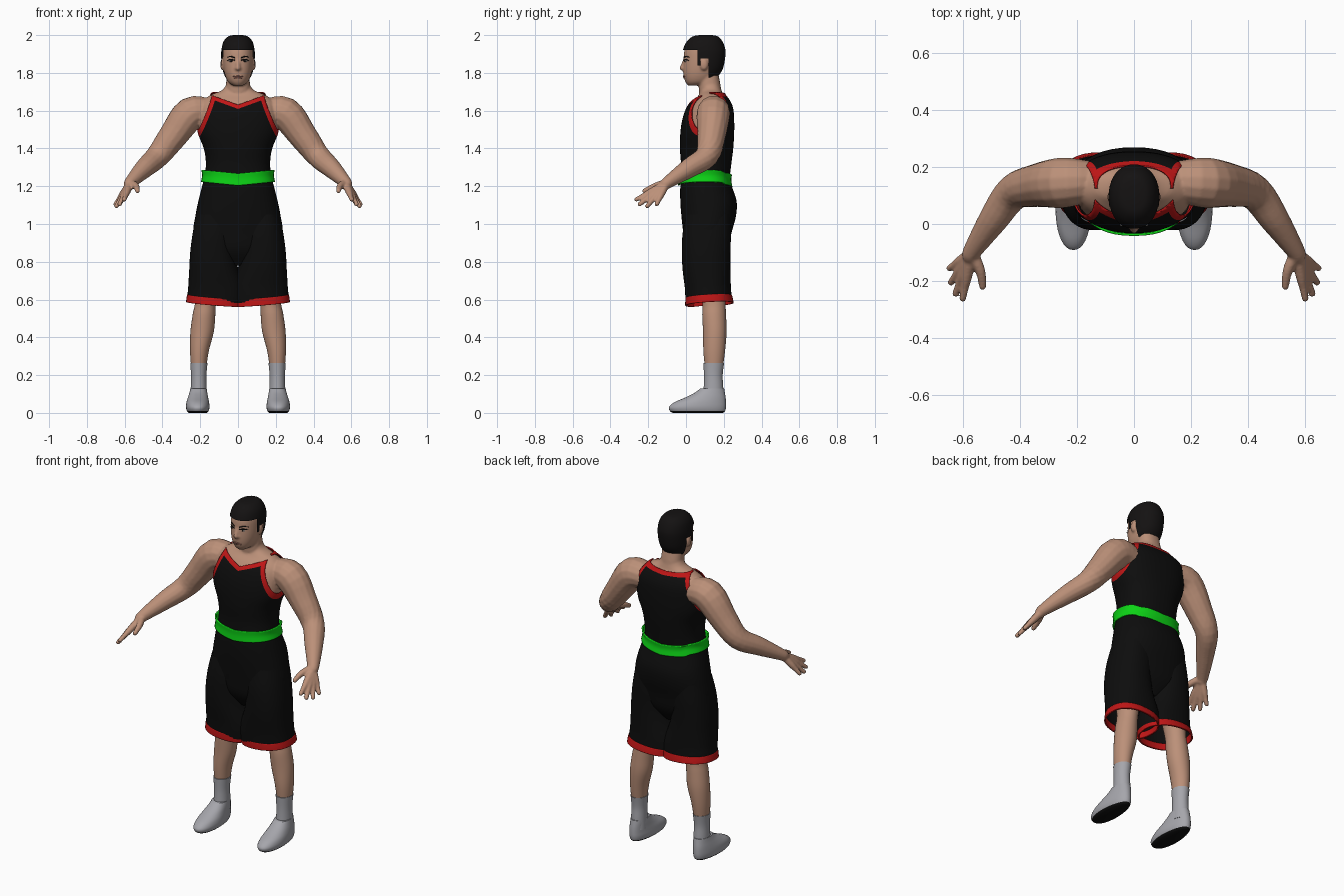
import bpy, bmesh, math
from mathutils import Vector, Matrix

if "Cube" in bpy.data.objects:
    bpy.data.objects.remove(bpy.data.objects["Cube"])


def mat(name, r, g, b):
    m = bpy.data.materials.new(name)
    m.diffuse_color = (r, g, b, 1)
    m.use_nodes = True
    m.node_tree.nodes["Principled BSDF"].inputs["Base Color"].default_value = m.diffuse_color
    return m


SKIN = mat("skin", 0.50, 0.28, 0.19)
BLACK = mat("black cloth", 0.004, 0.004, 0.004)
RED = mat("red trim", 0.52, 0.008, 0.008)
GREEN = mat("green belt", 0.004, 0.66, 0.008)
GREY = mat("light grey", 0.38, 0.38, 0.41)
HAIR = mat("hair black", 0.007, 0.006, 0.006)
LIP = mat("lip", 0.30, 0.13, 0.10)
WHITE = mat("eye white", 0.6, 0.57, 0.54)


def catmull(rows, steps):
    """Smoothly resample a list of equal-length tuples."""
    out = []
    for i in range(len(rows) - 1):
        a, b, c, d = (rows[max(0, min(len(rows) - 1, i + k))] for k in (-1, 0, 1, 2))
        for s in range(steps):
            t = s / steps
            out.append([0.5 * (2 * q + (r - p) * t + (2 * p - 5 * q + 4 * r - u) * t * t
                               + (3 * q - p - 3 * r + u) * t ** 3)
                        for p, q, r, u in zip(a, b, c, d)])
    return out + [list(rows[-1])]


def skin_rings(bm, rings, cap):
    vs = [[bm.verts.new(p) for p in ring] for ring in rings]
    n = len(vs[0])
    for a, b in zip(vs, vs[1:]):
        for i in range(n):
            bm.faces.new((a[i], a[(i + 1) % n], b[(i + 1) % n], b[i]))
    if cap:
        bm.faces.new(vs[0])
        bm.faces.new(vs[-1])


def loft(bm, rows, side=1, n=40, steps=4, p=2.3, cap=False, grow=0.0):
    """Stack of rounded rings; row = z, front y, back y, half width, centre x."""
    rings = []
    for z, yf, yb, rx, cx in catmull([(r + (0,))[:5] for r in rows], steps):
        ring = []
        for i in range(n):
            c, s = math.cos(math.tau * i / n), math.sin(math.tau * i / n)
            x = math.copysign(abs(c) ** (2 / p), c) * (rx + grow)
            y = math.copysign(abs(s) ** (2 / p), s) * ((yb - yf) / 2 + grow)
            ring.append((side * (cx + x), (yf + yb) / 2 + y, z))
        rings.append(ring)
    skin_rings(bm, rings, cap)


def ball(bm, c, s):
    m = Matrix.Translation(c) @ Matrix.Diagonal((*s, 1))
    bmesh.ops.create_uvsphere(bm, u_segments=16, v_segments=10, radius=1, matrix=m)


def tube(bm, pts, side=1, n=14, steps=4):
    """Round limb through x, y, z, radius points with rounded ends."""
    pts = [(side * p[0],) + tuple(p[1:]) for p in pts]
    path, rings = catmull(pts, steps), []
    for i, (x, y, z, r) in enumerate(path):
        a, b = path[max(0, i - 1)], path[min(len(path) - 1, i + 1)]
        q = Vector((b[0] - a[0], b[1] - a[1], b[2] - a[2])).to_track_quat('Z', 'Y')
        rings.append([Vector((x, y, z)) + q @ Vector((r * math.cos(math.tau * k / n),
                      r * math.sin(math.tau * k / n), 0)) for k in range(n)])
    skin_rings(bm, rings, True)
    for e in (pts[0], pts[-1]):
        ball(bm, e[:3], (e[3],) * 3)


def finish(bm, name, *mats, angle=45):
    bmesh.ops.recalc_face_normals(bm, faces=bm.faces)
    me = bpy.data.meshes.new(name)
    bm.to_mesh(me)
    bm.free()
    ob = bpy.data.objects.new(name, me)
    bpy.context.collection.objects.link(ob)
    for m in mats:
        me.materials.append(m)
    bpy.ops.object.select_all(action='DESELECT')
    ob.select_set(True)
    bpy.context.view_layer.objects.active = ob
    bpy.ops.object.shade_smooth_by_angle(angle=math.radians(angle))
    return ob


def cut(bm, co, no):
    bmesh.ops.bisect_plane(bm, geom=bm.verts[:] + bm.edges[:] + bm.faces[:],
                           plane_co=co, plane_no=no, dist=1e-5)


def drop(bm, rule):
    bad = [f for f in bm.faces if rule(*f.calc_center_median())]
    bmesh.ops.delete(bm, geom=bad, context='FACES')


TORSO = [(1.24, -.025, .225, .172), (1.32, -.022, .235, .165), (1.40, -.027, .245, .176),
         (1.48, -.025, .25, .207), (1.55, -.015, .25, .216), (1.61, .005, .245, .215),
         (1.65, .03, .23, .20), (1.685, .06, .205, .15), (1.715, .07, .195, .085),
         (1.78, .07, .175, .06)]
HEAD = [(1.733, .012, .09, .026), (1.75, -.002, .13, .05), (1.78, -.012, .16, .066),
        (1.82, -.015, .185, .076), (1.87, -.013, .197, .080), (1.92, -.008, .20, .079),
        (1.96, .012, .185, .068), (1.985, .045, .16, .042), (1.992, .08, .13, .015)]

# Upper body skin: torso, head, nose, ears, arms and hands fused together
bm = bmesh.new()
loft(bm, TORSO, cap=True, grow=-.009)
loft(bm, [(1.66, .075, .185, .064), (1.72, .068, .185, .064), (1.80, .07, .17, .06)], cap=True)
loft(bm, HEAD, cap=True, p=2.15)
tube(bm, [(0, -.006, 1.87, .009), (0, -.015, 1.845, .011), (0, -.021, 1.825, .013)])
for s in (-1, 1):
    ball(bm, (s * .081, .095, 1.845), (.013, .022, .032))
    ball(bm, (s * .011, -.012, 1.823), (.009, .01, .009))
    tube(bm, [(.15, .15, 1.59, .072), (.25, .145, 1.585, .089), (.345, .135, 1.465, .076),
              (.425, .11, 1.36, .063), (.495, .015, 1.295, .052), (.565, -.09, 1.225, .034),
              (.575, -.11, 1.21, .03)], s)
    for tip in ((.602, -.262, 1.13), (.627, -.245, 1.105), (.643, -.205, 1.095), (.648, -.155, 1.105)):
        w, t = Vector((.572, -.105, 1.213)), Vector(tip)
        k = w.lerp(t, .5)
        tube(bm, [(*w, .022), (*k, .019), (*w.lerp(t, .75), .0145), (*t, .0125)], s, n=10)
    tube(bm, [(.565, -.11, 1.215, .022), (.54, -.165, 1.20, .018), (.532, -.22, 1.175, .013)], s, n=10)
body = finish(bm, "upper_body_skin", SKIN)
rm = body.modifiers.new("fuse", 'REMESH')
rm.mode, rm.voxel_size, rm.use_smooth_shade = 'VOXEL', .006, True
sm = body.modifiers.new("soften", 'SMOOTH')
sm.factor, sm.iterations = .5, 4
for m in ("fuse", "soften"):
    bpy.ops.object.modifier_apply(modifier=m)
bpy.context.view_layer.update()


def face_point(x, z):
    hit, loc, _, _ = body.ray_cast(Vector((x, -1, z)), Vector((0, 1, 0)))
    return loc if hit else Vector((x, 0, z))


# Eyes, brows and mouth
whites, darks, lips = bmesh.new(), bmesh.new(), bmesh.new()
for s in (-1, 1):
    e = face_point(s * .036, 1.863)
    ball(whites, e, (.014, .004, .0055))
    ball(darks, e + Vector((0, -.002, 0)), (.0065, .004, .0055))
    for zs in ((1.880, 1.887, 1.883), (1.867, 1.871, 1.866)):
        pts = [face_point(s * x, z) for x, z in zip((.018, .038, .057), zs)]
        tube(darks, [(*p, r) for p, r in zip(pts, (.003, .0035, .002))], n=8)
for z in (1.774, 1.781):
    tube(lips, [(*face_point(x, z), r) for x, r in ((-.024, .002), (0, .005), (.024, .002))], n=8)
finish(whites, "eye_whites", WHITE)
finish(darks, "pupils_and_brows", HAIR)
finish(lips, "lips", LIP)

# Hair cap cut along the hairline, temples and nape
bm = bmesh.new()
loft(bm, HEAD, cap=True, p=2.15, grow=.009, steps=6)
for v in bm.verts:
    if v.co.z > 1.93:
        v.co.z += .008 * min(1, (v.co.z - 1.93) / .05)
for co, no in (((0, 0, 1.922), (0, 0, 1)), ((0, .06, 0), (0, 1, 0)), ((0, .078, 0), (0, 1, 0)),
               ((0, .118, 0), (0, 1, 0)), ((0, 0, 1.84), (0, 0, 1)), ((0, 0, 1.875), (0, 0, 1)),
               ((0, 0, 1.775), (0, 0, 1))):
    cut(bm, co, no)
drop(bm, lambda x, y, z: z < (1.922 if y < .06 else 1.84 if y < .078 else 1.875 if y < .118 else 1.775))
finish(bm, "hair", HAIR)


# Jersey with red bands on the armholes and neckline
def edge_distance(x, y, z):
    arm = .135 + .4 * (1.675 - z) + .12 * (y - .05) - abs(x)
    neck = (1.63 + .36 * abs(x) if y < .125 else 1.69 + .05 * abs(x)) - z
    return min(arm, neck)


bm = bmesh.new()
loft(bm, TORSO[:-1], n=56, steps=6, grow=.002)
cut(bm, (0, .125, 0), (0, 1, 0))
for d in (0, .022):
    cut(bm, (0, 0, 1.69 - d), (0, 0, 1))
    for s in (-1, 1):
        cut(bm, (s * (.135 - d), .05, 1.675), (s, -.12, .4))
        cut(bm, (0, 0, 1.63 - d), (-s * .36, 0, 1))
        cut(bm, (0, 0, 1.69 - d), (-s * .05, 0, 1))
drop(bm, lambda x, y, z: edge_distance(x, y, z) < 0)
for f in bm.faces:
    f.material_index = int(edge_distance(*f.calc_center_median()) < .022)
jersey = finish(bm, "jersey", BLACK, RED)
so = jersey.modifiers.new("cloth", 'SOLIDIFY')
so.thickness, so.offset = .006, 0

# Belt, dipping in the middle
bm = bmesh.new()
loft(bm, [(1.215, -.034, .238, .188), (1.25, -.032, .232, .182), (1.28, -.034, .235, .186)])
for v in bm.verts:
    v.co.z += .1 * (abs(v.co.x) - .12) - (.008 if v.co.y > .2 else 0)
belt = finish(bm, "belt", GREEN)
so = belt.modifiers.new("thickness", 'SOLIDIFY')
so.thickness = .008

# Shorts seat
bm = bmesh.new()
loft(bm, [(1.25, -.022, .225, .176), (1.20, -.030, .242, .190), (1.12, -.030, .268, .210),
          (1.04, -.024, .264, .226), (.95, -.014, .24, .236), (.86, 0, .22, .20),
          (.78, .05, .17, .05)], cap=True)
finish(bm, "shorts_seat", BLACK)

LEG_CLOTH = [(.60, -.002, .243, .155, .1135), (.66, -.006, .238, .152, .112),
             (.76, -.018, .235, .130, .128), (.85, -.022, .235, .118, .135),
             (.95, -.018, .238, .110, .130), (1.05, 0, .235, .10, .12)]
HEM = [(.578, -.004, .252, .155, .120), (.596, -.004, .249, .155, .118), (.618, -.003, .244, .155, .1145)]
LEG = [(.24, .10, .195, .040, .208), (.33, .092, .207, .050, .204), (.43, .09, .215, .062, .190),
       (.52, .086, .212, .060, .180), (.60, .085, .21, .056, .170), (.80, .05, .22, .07, .15)]
SOCK = [(.07, .09, .20, .044, .208), (.14, .094, .197, .042, .208), (.20, .095, .194, .041, .208),
        (.265, .092, .202, .0455, .207)]
SHOE = [(.004, -.07, .195, .048, .213), (.014, -.085, .207, .058, .213), (.035, -.09, .212, .063, .213),
        (.06, -.062, .212, .061, .213), (.085, -.005, .21, .056, .212), (.11, .045, .206, .051, .21),
        (.132, .075, .202, .047, .209)]

for s, side in ((-1, "right"), (1, "left")):
    # Shorts leg and flared hem, both open underneath
    for rows, name, colour in ((LEG_CLOTH, "shorts_leg_", BLACK), (HEM, "shorts_hem_", RED)):
        bm = bmesh.new()
        loft(bm, rows, s)
        for v in bm.verts:
            if v.co.z < .66:
                v.co.z += .08 * (abs(v.co.x) - .155) + .06 * (v.co.y - .12)
        ob = finish(bm, name + side, colour)
        if rows is HEM:
            ob.modifiers.new("thickness", 'SOLIDIFY').thickness = .008
    # Lower leg and sock
    bm = bmesh.new()
    loft(bm, LEG, s, n=28, p=2, cap=True)
    finish(bm, "leg_" + side, SKIN)
    bm = bmesh.new()
    loft(bm, SOCK, s, n=28, p=2, cap=True)
    finish(bm, "sock_" + side, GREY)
    # Shoe, narrower at the heel, with a dark sole
    bm = bmesh.new()
    loft(bm, SHOE, s, n=36, p=2.2, cap=True)
    for v in bm.verts:
        v.co.z = max(0, v.co.z - .004)
        if v.co.y > .05:
            v.co.x = s * (.21 + (abs(v.co.x) - .21) * (1 - .9 * (v.co.y - .05)))
    for f in bm.faces:
        f.material_index = int(f.calc_center_median().z < .012)
    finish(bm, "shoe_" + side, GREY, BLACK)
